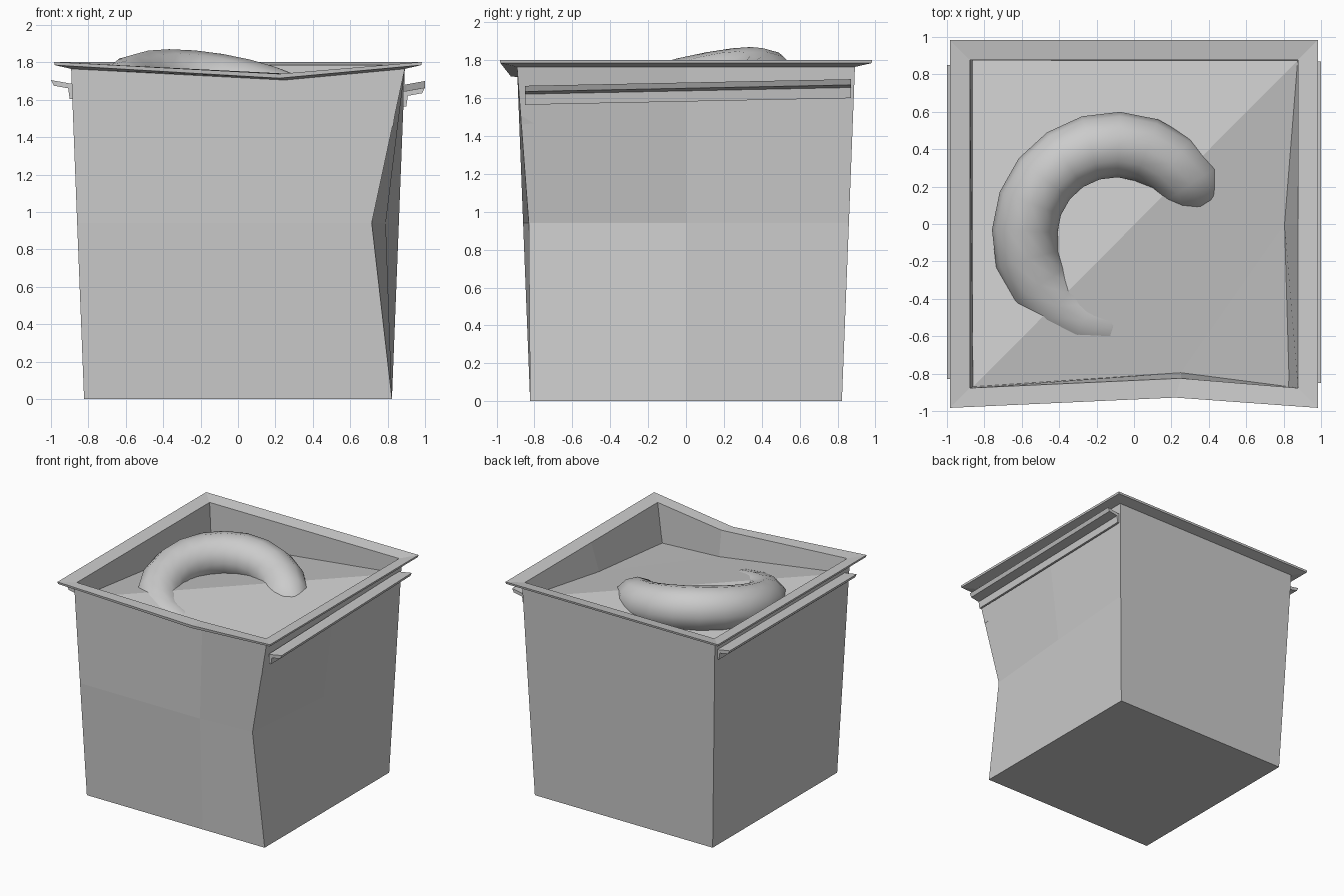
import bpy, bmesh, math

if "Cube" in bpy.data.objects:
    bpy.data.objects.remove(bpy.data.objects["Cube"])


def make(name, verts, faces, smooth=False):
    me = bpy.data.meshes.new(name)
    me.from_pydata(verts, [], faces)
    bm = bmesh.new()
    bm.from_mesh(me)
    bmesh.ops.recalc_face_normals(bm, faces=bm.faces)
    bm.to_mesh(me)
    bm.free()
    ob = bpy.data.objects.new(name, me)
    bpy.context.collection.objects.link(ob)
    if smooth:
        for p in me.polygons:
            p.use_smooth = True
    return ob


def ring(h, z, front=None, fr=None, right=None):
    """Six-point square loop: front-left, front, front-right, right, back-right, back-left."""
    return [(-h, -h, z), front or (0.25, -h, z), fr or (h, -h, z),
            right or (h, 0, z), (h, h, z), (-h, h, z)]


def bridge(count, n, closed=True):
    return [(r * n + i, r * n + (i + 1) % n, (r + 1) * n + (i + 1) % n, (r + 1) * n + i)
            for r in range(count - 1) for i in range(n if closed else n - 1)]


# Dented bin: bottom, dented waist, top of wall, rim, inside wall
inner = [(-0.86, -0.87, 1.66), (0.25, -0.795, 1.53), (0.83, -0.87, 1.46),
         (0.805, 0.0, 1.56), (0.875, 0.875, 1.66), (-0.86, 0.875, 1.46)]
rings = [
    ring(0.823, 0.0),
    ring(0.86, 0.94, fr=(0.715, -0.83, 0.94), right=(0.79, 0, 0.94)),
    ring(0.892, 1.765, front=(0.25, -0.83, 1.705)),
    ring(0.98, 1.785, front=(0.22, -0.925, 1.715)),
    ring(0.983, 1.802, front=(0.22, -0.928, 1.738)),
    ring(0.877, 1.785, front=(0.25, -0.825, 1.74)),
    inner,
]
verts = [v for r in rings for v in r]
make("bin_body", verts, bridge(len(rings), 6) + [tuple(range(5, -1, -1))])

# Sagging fill surface with a diagonal ridge
make("fill_surface", inner, [(0, 1, 4), (1, 2, 3), (1, 3, 4), (0, 4, 5)])


# L-shaped side grips, slightly bent
def grip(name, side, z_front, z_back, y0, y1):
    # profile: distance out from the middle, height
    prof = [(0.882, -0.07), (0.9, -0.07), (0.908, -0.014), (0.985, 0.0),
            (1.0, 0.03), (0.9, 0.012), (0.882, 0.012)]
    n = len(prof)
    vs = [(side * x, y, z + h) for y, z in ((y0, z_front), (y1, z_back)) for x, h in prof]
    make(name, vs, bridge(2, n) + [tuple(range(n)), tuple(range(n, 2 * n))])


grip("right_grip", 1, 1.635, 1.67, -0.85, 0.87)
grip("left_grip", -1, 1.675, 1.675, -0.83, 0.85)

# Curved tube rising out of the fill, tilted up at the back left
SEG, SIDES = 15, 12
cx, cy, R, r = -0.1, -0.06, 0.485, 0.175
tube = []
for i in range(SEG + 1):
    a = math.radians(16 + (285 - 16) * i / SEG)
    zc = 1.555 + 0.14 * math.cos(a - math.radians(123))
    if i in (0, SEG):
        zc -= 0.08
    for k in range(SIDES):
        b = 2 * math.pi * k / SIDES
        d = R + r * math.cos(b)
        tube.append((cx + d * math.cos(a), cy + d * math.sin(a), zc + r * math.sin(b)))
make("curved_tube", tube,
     bridge(SEG + 1, SIDES) + [tuple(range(SIDES)),
                               tuple(range(SEG * SIDES, (SEG + 1) * SIDES))], smooth=True)
